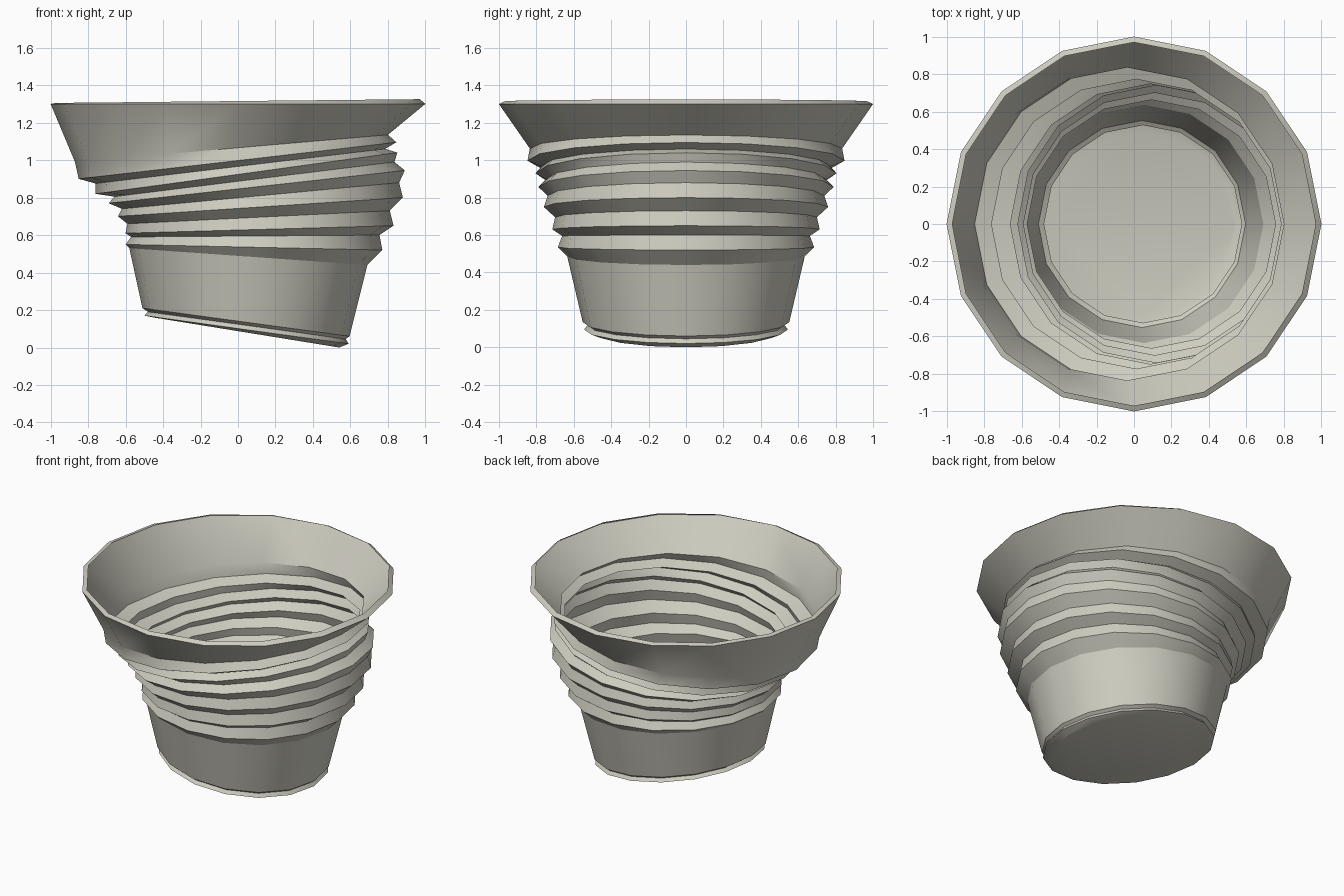
import bpy, bmesh, math

if "Cube" in bpy.data.objects:
    bpy.data.objects.remove(bpy.data.objects["Cube"])

SIDES = 16

clay = bpy.data.materials.new("pale stone grey")
clay.diffuse_color = (0.62, 0.61, 0.53, 1)
clay.use_nodes = True
clay.node_tree.nodes["Principled BSDF"].inputs["Base Color"].default_value = clay.diffuse_color

# Tilted rings from foot to rim: left x, left z, right x, right z
RINGS = [
    (-0.45, 0.16, 0.54, 0.00),   # base
    (-0.50, 0.17, 0.59, 0.02),   # foot lip
    (-0.48, 0.19, 0.575, 0.045),
    (-0.51, 0.21, 0.595, 0.06),
    (-0.58, 0.53, 0.69, 0.44),   # lower cup, then pleats
    (-0.60, 0.55, 0.77, 0.52),
    (-0.57, 0.59, 0.755, 0.60),
    (-0.60, 0.61, 0.83, 0.65),
    (-0.59, 0.66, 0.81, 0.73),
    (-0.64, 0.70, 0.88, 0.80),
    (-0.62, 0.74, 0.86, 0.88),
    (-0.69, 0.77, 0.89, 0.945),
    (-0.66, 0.805, 0.835, 0.99),
    (-0.76, 0.82, 0.85, 1.04),
    (-0.76, 0.875, 0.785, 1.06),
    (-0.85, 0.90, 0.845, 1.095),
    (-0.87, 0.99, 0.80, 1.135),  # flared bowl
    (-1.00, 1.30, 1.00, 1.30),
    (-0.97, 1.305, 0.97, 1.325), # rim bevel
]

# Pleated cup: loft of round rings with a closed base and open top
bm = bmesh.new()
loops = []
for lx, lz, rx, rz in RINGS:
    cx, r, cz, dz = (lx + rx) / 2, (rx - lx) / 2, (lz + rz) / 2, (rz - lz) / 2
    loop = []
    for i in range(SIDES):
        a = math.tau * i / SIDES
        loop.append(bm.verts.new((cx + r * math.cos(a), r * math.sin(a), cz + dz * math.cos(a))))
    loops.append(loop)
for low, high in zip(loops, loops[1:]):
    for i in range(SIDES):
        j = (i + 1) % SIDES
        bm.faces.new((low[i], low[j], high[j], high[i]))
bm.faces.new(loops[0][::-1])
mesh = bpy.data.meshes.new("pleated_cup")
bm.to_mesh(mesh)
bm.free()
mesh.materials.append(clay)

cup = bpy.data.objects.new("pleated_cup", mesh)
bpy.context.collection.objects.link(cup)
bpy.context.view_layer.objects.active = cup
cup.select_set(True)
bpy.ops.object.shade_smooth_by_angle(angle=math.radians(30))
